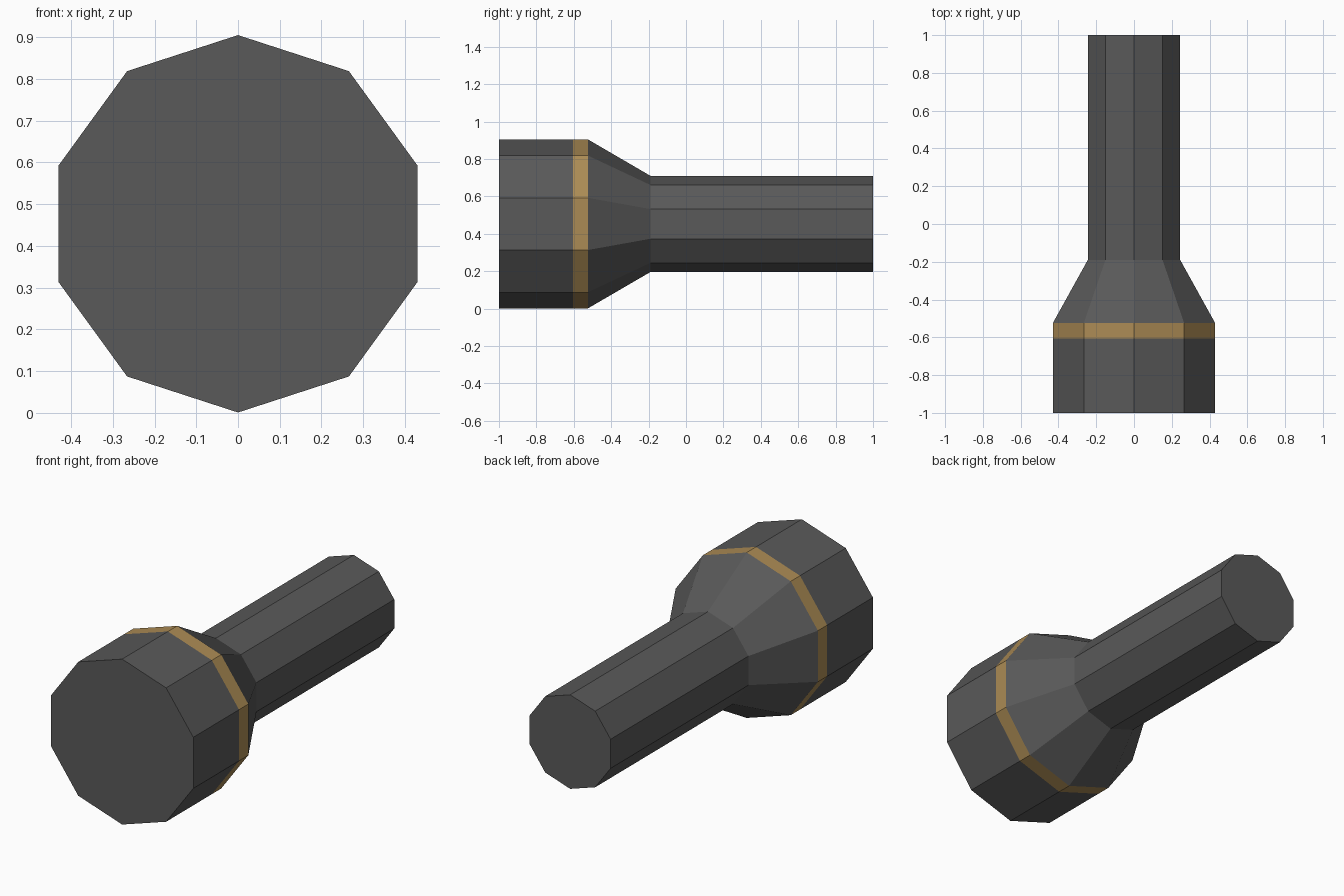
import bpy
import bmesh
from math import cos, sin, tau

cube = bpy.data.objects.get("Cube")
if cube:
    bpy.data.objects.remove(cube, do_unlink=True)

SIDES = 10
AXIS_Z = 0.453


def make_material(name, rgb):
    mat = bpy.data.materials.new(name)
    mat.use_nodes = True
    color = (*rgb, 1)
    mat.diffuse_color = color
    mat.node_tree.nodes["Principled BSDF"].inputs["Base Color"].default_value = color
    return mat


def make_section(name, start, end, mat, cap_start=False, cap_end=False):
    """Ten-sided section along y between two (y, radius) rings."""
    bm = bmesh.new()
    rings = []
    for y, radius in (start, end):
        angles = [tau * i / SIDES for i in range(SIDES)]
        rings.append([bm.verts.new((radius * sin(a), y, AXIS_Z + radius * cos(a)))
                      for a in angles])
    front, back = rings
    for i in range(SIDES):
        j = (i + 1) % SIDES
        bm.faces.new((front[i], front[j], back[j], back[i]))
    if cap_start:
        bm.faces.new(front[::-1])
    if cap_end:
        bm.faces.new(back)
    # Point every face away from the axis or out of the end caps
    middle = (start[0] + end[0]) / 2
    for face in bm.faces:
        face.normal_update()
        outward = face.calc_center_median()
        outward.y -= middle
        outward.z -= AXIS_Z
        if face.normal.dot(outward) < 0:
            face.normal_flip()
    mesh = bpy.data.meshes.new(name)
    bm.to_mesh(mesh)
    bm.free()
    mesh.materials.append(mat)
    obj = bpy.data.objects.new(name, mesh)
    bpy.context.collection.objects.link(obj)
    return obj


dark_grey = make_material("dark grey", (0.1, 0.1, 0.1))
brass = make_material("brass", (0.41, 0.26, 0.09))

HEAD_R, HANDLE_R = 0.452, 0.257

# Head, trim ring, tapered neck and handle, front to back
make_section("head", (-1, HEAD_R), (-0.605, HEAD_R), dark_grey, cap_start=True)
make_section("trim_ring", (-0.605, HEAD_R), (-0.525, HEAD_R), brass)
make_section("neck", (-0.525, HEAD_R), (-0.19, HANDLE_R), dark_grey)
make_section("handle", (-0.19, HANDLE_R), (1, HANDLE_R), dark_grey, cap_end=True)
